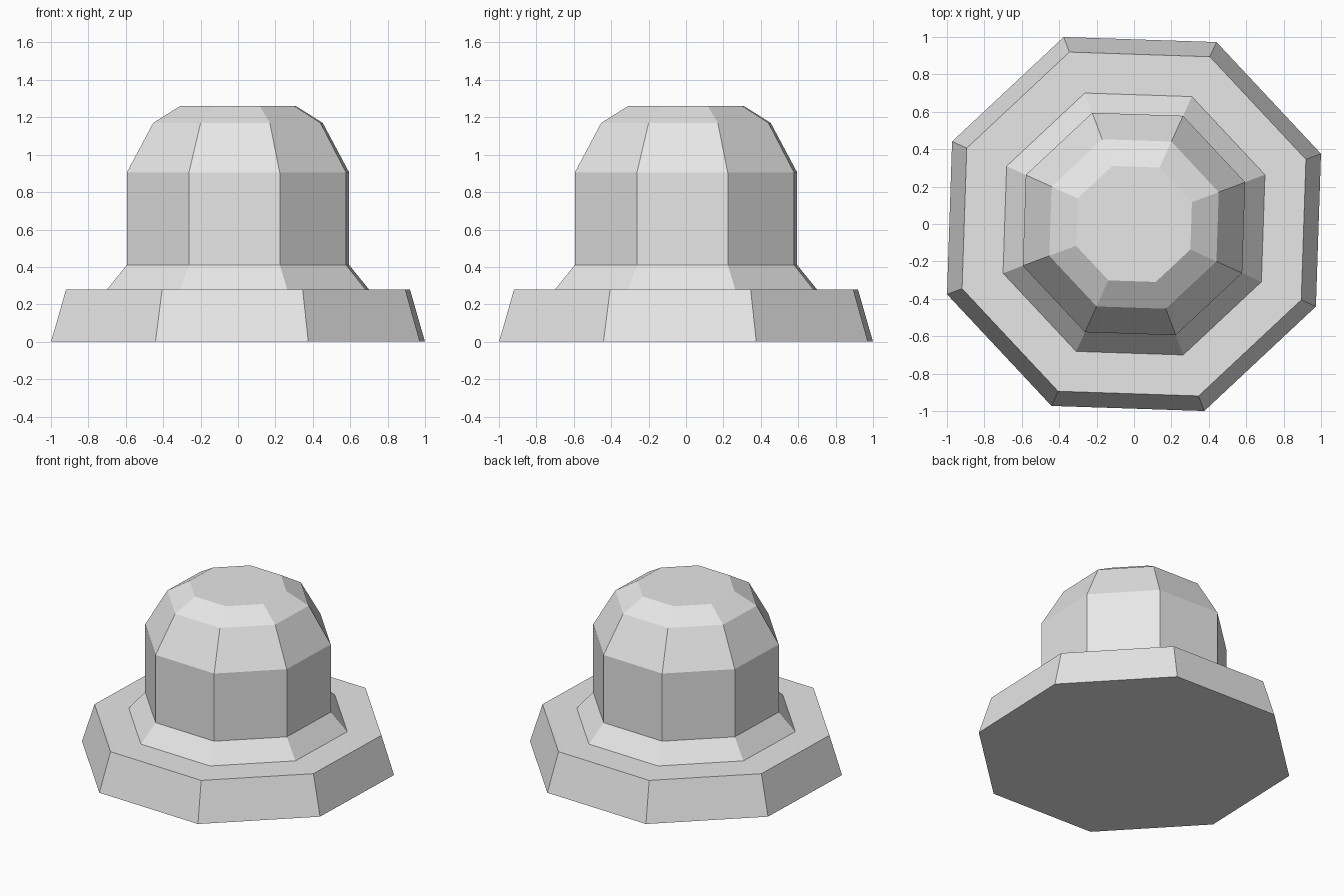
import bpy
import bmesh
from math import cos, sin, tau, radians

SIDES = 8
TWIST = radians(20.6)

cube = bpy.data.objects.get("Cube")
if cube:
    bpy.data.objects.remove(cube, do_unlink=True)

grey = bpy.data.materials.new("light_grey")
grey.use_nodes = True
grey.diffuse_color = (0.8, 0.8, 0.8, 1)
grey.node_tree.nodes["Principled BSDF"].inputs["Base Color"].default_value = grey.diffuse_color


def octagonal_part(name, profile, bottom=False, top=False):
    """Stack octagon rings from (radius, height) pairs and skin them."""
    bm = bmesh.new()
    rings = [[bm.verts.new((r * cos(TWIST + tau * i / SIDES),
                            r * sin(TWIST + tau * i / SIDES), z))
              for i in range(SIDES)] for r, z in profile]
    for low, high in zip(rings, rings[1:]):
        for i in range(SIDES):
            j = (i + 1) % SIDES
            bm.faces.new((low[i], low[j], high[j], high[i]))
    if bottom:
        bm.faces.new(rings[0][::-1])
    if top:
        bm.faces.new(rings[-1])
    mesh = bpy.data.meshes.new(name)
    bm.to_mesh(mesh)
    bm.free()
    mesh.materials.append(grey)
    obj = bpy.data.objects.new(name, mesh)
    bpy.context.collection.objects.link(obj)
    return obj


# Wide tapered foot
octagonal_part("base_flange", [(1.068, 0), (0.982, 0.28)], bottom=True, top=True)
# Sloped ring between the foot and the body
octagonal_part("collar", [(0.748, 0.28), (0.635, 0.41)])
# Upright body with faceted dome
octagonal_part("domed_body", [(0.635, 0.41), (0.635, 0.905), (0.484, 1.17), (0.331, 1.26)], top=True)
